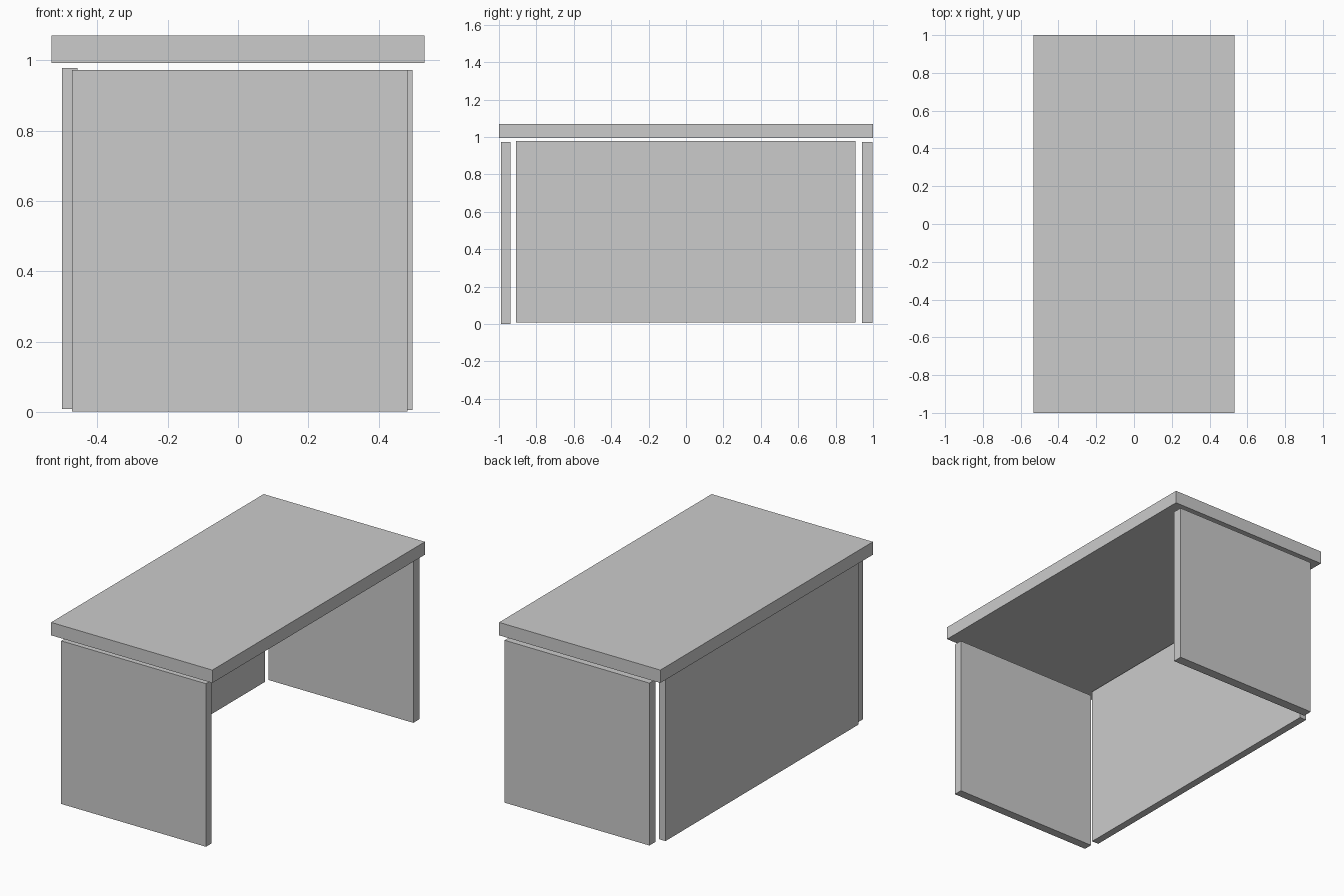
import bpy

if "Cube" in bpy.data.objects:
    bpy.data.objects.remove(bpy.data.objects["Cube"])


def box(name, x, y, z):
    """Box spanning the given (min, max) ranges."""
    bpy.ops.mesh.primitive_cube_add(size=1, location=[(a + b) / 2 for a, b in (x, y, z)])
    ob = bpy.context.object
    ob.name = name
    ob.scale = [b - a for a, b in (x, y, z)]
    bpy.ops.object.transform_apply(location=False, rotation=False, scale=True)
    return ob


# Desk top slab
box("desk_top", (-0.531, 0.531), (-1.0, 1.0), (0.993, 1.07))
# Side panels acting as legs
box("front_side_panel", (-0.472, 0.482), (-0.99, -0.938), (0.001, 0.972))
box("back_side_panel", (-0.458, 0.496), (0.941, 0.998), (0.005, 0.972))
# Long modesty panel
box("modesty_panel", (-0.5, -0.456), (-0.909, 0.907), (0.008, 0.978))
